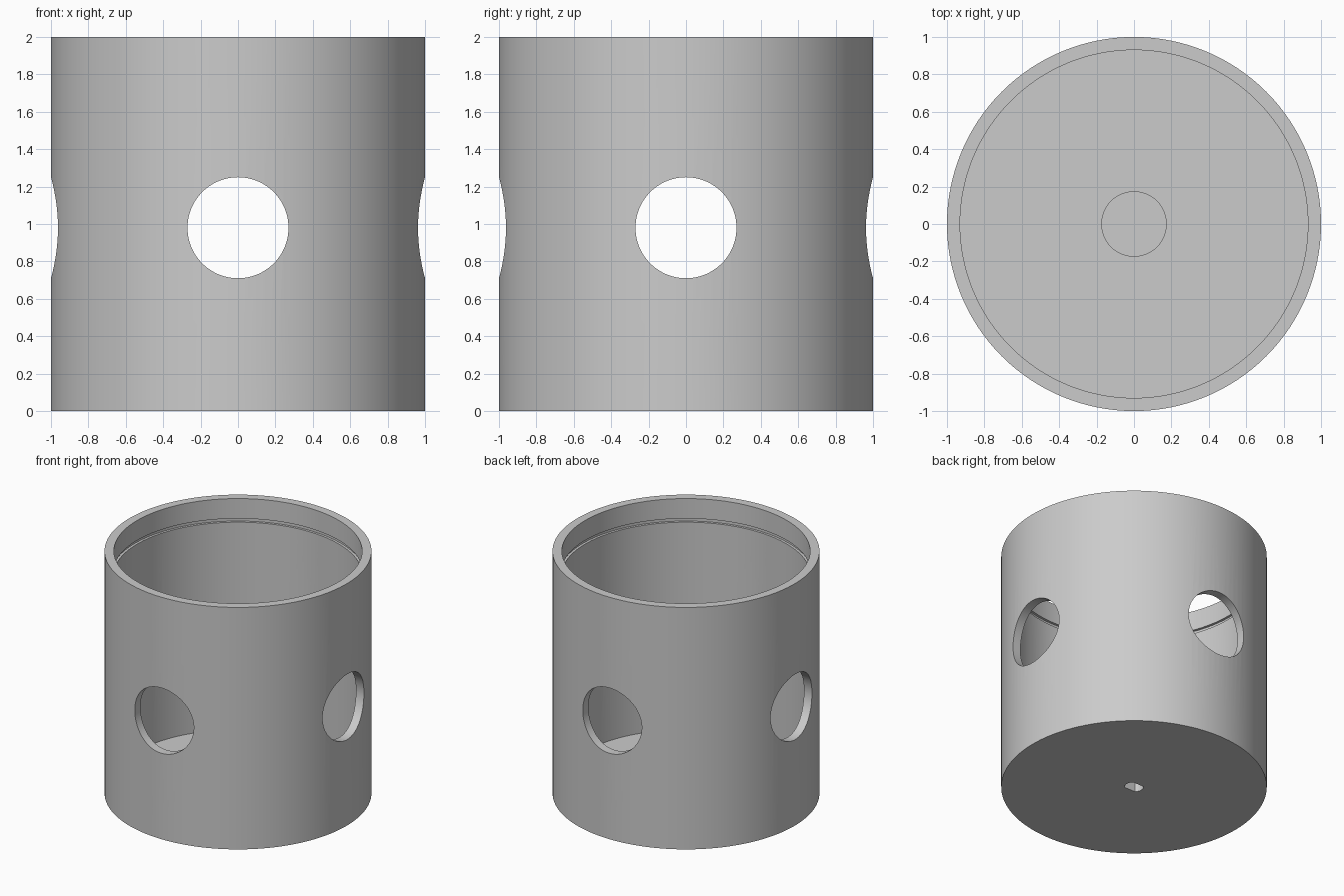
import bpy, bmesh, math
from mathutils import Matrix

cube = bpy.data.objects.get("Cube")
if cube:
    bpy.data.objects.remove(cube, do_unlink=True)

SEGMENTS = 128
OUTER, INNER, HEIGHT, FLOOR = 1.0, 0.93, 2.0, 0.09

grey = bpy.data.materials.new("plain grey")
grey.use_nodes = True
colour = (0.6, 0.6, 0.6, 1)
grey.diffuse_color = colour
grey.node_tree.nodes["Principled BSDF"].inputs["Base Color"].default_value = colour


def add_object(name, bm):
    mesh = bpy.data.meshes.new(name)
    bmesh.ops.recalc_face_normals(bm, faces=bm.faces)
    bm.to_mesh(mesh)
    bm.free()
    mesh.materials.append(grey)
    obj = bpy.data.objects.new(name, mesh)
    bpy.context.collection.objects.link(obj)
    return obj


def lathe(name, profile):
    bm = bmesh.new()
    verts = [bm.verts.new((r, 0, z)) for r, z in profile]
    edges = [bm.edges.new(pair) for pair in zip(verts, verts[1:])]
    bmesh.ops.spin(bm, geom=verts + edges, axis=(0, 0, 1), cent=(0, 0, 0),
                   angle=math.tau, steps=SEGMENTS)
    bmesh.ops.remove_doubles(bm, verts=bm.verts, dist=1e-4)
    return add_object(name, bm)


def cylinder(name, radius, depth, matrix, segments):
    bm = bmesh.new()
    bmesh.ops.create_cone(bm, cap_ends=True, segments=segments, radius1=radius,
                          radius2=radius, depth=depth, matrix=matrix)
    return add_object(name, bm)


# Cup wall with a snap groove inside the mouth, floor and central hub
groove = 0.02
cup = lathe("cup_body", [
    (0, 0), (OUTER, 0), (OUTER, HEIGHT), (INNER, HEIGHT),
    (INNER, 1.835), (INNER + groove, 1.835), (INNER + groove, 1.805), (INNER, 1.805),
    (INNER, FLOOR), (0.175, FLOOR), (0.175, 0.3), (0, 0.3)])

# Cutters for the four round side openings
cutters = []
for axis, name in (("X", "front_back_cutter"), ("Y", "left_right_cutter")):
    matrix = Matrix.Translation((0, 0, 0.98)) @ Matrix.Rotation(math.pi / 2, 4, axis)
    cutters.append(cylinder(name, 0.27, 3, matrix, 96))

# Cutter for the flat-sided shaft socket under the hub
socket = cylinder("shaft_socket_cutter", 0.072, 0.4, Matrix.Translation((0, 0, 0)), 32)
for v in socket.data.vertices:
    v.co.y = max(-0.05, min(0.05, v.co.y))
cutters.append(socket)

# Cut the openings and fix the result into the cup
for cutter in cutters:
    cutter.hide_render = True
    mod = cup.modifiers.new(cutter.name, "BOOLEAN")
    mod.operation = "DIFFERENCE"
    mod.solver = "EXACT"
    mod.object = cutter

bpy.ops.object.select_all(action="DESELECT")
cup.select_set(True)
bpy.context.view_layer.objects.active = cup
for mod in list(cup.modifiers):
    bpy.ops.object.modifier_apply(modifier=mod.name)
for cutter in cutters:
    bpy.data.objects.remove(cutter, do_unlink=True)
bpy.ops.object.shade_smooth_by_angle(angle=math.radians(30))
